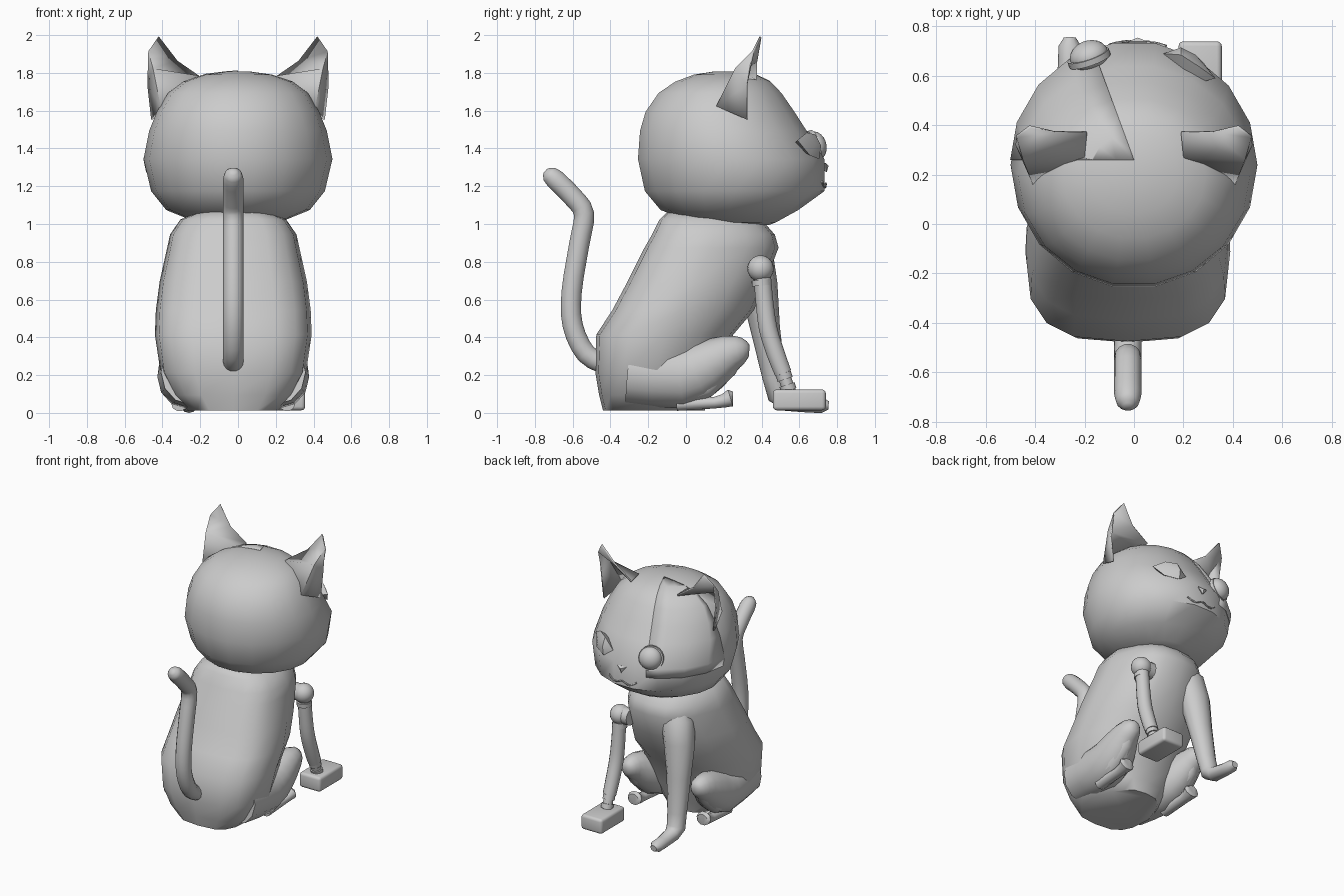
import bpy, bmesh
from math import sin, cos, pi, radians, copysign
from mathutils import Vector, Matrix

if "Cube" in bpy.data.objects:
    bpy.data.objects.remove(bpy.data.objects["Cube"])

def add(name, bm, angle=40):
    bmesh.ops.recalc_face_normals(bm, faces=bm.faces)
    me = bpy.data.meshes.new(name)
    bm.to_mesh(me)
    bm.free()
    me.shade_smooth()
    me.set_sharp_from_angle(angle=radians(angle))
    ob = bpy.data.objects.new(name, me)
    bpy.context.collection.objects.link(ob)
    return ob

def loft(rings):
    bm = bmesh.new()
    vs = [[bm.verts.new(p) for p in r] for r in rings]
    n = len(vs[0])
    for a, b in zip(vs, vs[1:]):
        for i in range(n):
            j = (i + 1) % n
            bm.faces.new((a[i], a[j], b[j], b[i]))
    bm.faces.new(vs[0])
    bm.faces.new(vs[-1])
    return bm

def level_rings(levels, n, x0=0, power=2.0, taper=0.0):
    """Horizontal rings from (z, half width, y back, y front)."""
    rings = []
    for z, w, yb, yf in levels:
        ring = []
        for k in range(n):
            t = 2 * pi * k / n
            c, s = cos(t), sin(t)
            c = copysign(abs(c) ** (2 / power), c)
            s = copysign(abs(s) ** (2 / power), s)
            ring.append((x0 + w * c * (1 - taper * max(s, 0)),
                         (yb + yf) / 2 + (yf - yb) / 2 * s, z))
        rings.append(ring)
    return rings

def tube(name, pts, radii, n=12, smooth=0, wide=1.0):
    """Tube through points; smooth = extra samples per span, wide = x stretch."""
    P = [Vector(p) for p in pts]
    path, rad = [], []
    for i in range(len(P) - 1):
        a, b = P[max(i - 1, 0)], P[i]
        c, d = P[i + 1], P[min(i + 2, len(P) - 1)]
        for k in range(smooth + 1):
            t = k / (smooth + 1)
            path.append(0.5 * (2 * b + (c - a) * t + (2 * a - 5 * b + 4 * c - d) * t * t
                               + (3 * b - a - 3 * c + d) * t ** 3))
            rad.append(radii[i] * (1 - t) + radii[i + 1] * t)
    path.append(P[-1])
    rad.append(radii[-1])
    rings = []
    for i, p in enumerate(path):
        tan = (path[min(i + 1, len(path) - 1)] - path[max(i - 1, 0)]).normalized()
        u = (Vector((1, 0, 0)) - tan * tan.x).normalized()
        v = tan.cross(u)
        rings.append([p + rad[i] * (u * cos(2 * pi * k / n) * wide + v * sin(2 * pi * k / n))
                      for k in range(n)])
    return add(name, loft(rings), 50)

def ball(name, loc, scale, rot=Matrix(), u=20, v=12):
    bm = bmesh.new()
    bmesh.ops.create_uvsphere(bm, u_segments=u, v_segments=v, radius=1)
    m = Matrix.Translation(loc) @ rot @ Matrix.Diagonal((*scale, 1))
    bmesh.ops.transform(bm, matrix=m, verts=bm.verts)
    return add(name, bm)

def disc(name, loc, axis, r, depth, n=20):
    bm = bmesh.new()
    bmesh.ops.create_cone(bm, cap_ends=True, segments=n, radius1=r, radius2=r, depth=depth)
    m = Matrix.Translation(loc) @ Vector(axis).to_track_quat('Z', 'Y').to_matrix().to_4x4()
    bmesh.ops.transform(bm, matrix=m, verts=bm.verts)
    return add(name, bm)

def polys(name, verts, faces, thick=0, angle=40):
    bm = bmesh.new()
    vs = [bm.verts.new(v) for v in verts]
    for f in faces:
        bm.faces.new([vs[i] for i in f])
    ob = add(name, bm, angle)
    if thick:
        m = ob.modifiers.new("thickness", 'SOLIDIFY')
        m.thickness = thick
    return ob

CX = -0.025  # body centre line

# Body
body = [(.02, .24, -.44, .1), (.1, .32, -.46, .12), (.22, .385, -.48, .17),
        (.42, .415, -.475, .25), (.55, .41, -.39, .36), (.7, .39, -.31, .42),
        (.88, .35, -.22, .49), (.95, .335, -.18, .47), (1.03, .28, -.14, .4), (1.07, .18, -.1, .32)]
add("body", loft(level_rings(body, 16, CX, 3.0, .3)), 60)

# Head
head = [(1.0, .12, .12, .44), (1.015, .22, .03, .48), (1.08, .38, -.14, .6), (1.18, .46, -.225, .74),
        (1.35, .5, -.262, .74), (1.5, .47, -.25, .645), (1.6, .43, -.22, .58), (1.7, .37, -.15, .51),
        (1.76, .29, -.06, .45), (1.797, .18, .04, .37), (1.814, .06, .15, .26)]
add("head", loft(level_rings(head, 18)), 50)

# Face plate over one quarter of the head
bm = loft(level_rings(head, 18))
mid = Vector((0, .24, 1.38))
for v in bm.verts:
    v.co = mid + (v.co - mid) * 1.01
for co, no in (((0, .26, 0), (.38, .14, 0)), ((0, .26, 0), (0, -1, 0)), ((0, 0, 1.28), (0, 0, -1))):
    bmesh.ops.bisect_plane(bm, geom=bm.verts[:] + bm.edges[:] + bm.faces[:],
                           plane_co=co, plane_no=no, clear_outer=True)
plate = add("face_plate", bm, 50)
plate.modifiers.new("thickness", 'SOLIDIFY').thickness = .012

# Ears: folded shells open to the front
ear = [(.19, .37, 1.78), (.2, .27, 1.79), (.41, .16, 1.63), (.46, .32, 1.56), (.48, .32, 1.74),
       (.475, .35, 1.92), (.42, .39, 2.0), (.32, .37, 1.87), (.45, .26, 1.83)]
for side, s in (("right", 1), ("left", -1)):
    polys("ear_" + side, [(s * x, y, z) for x, y, z in ear],
          [(0, 1, 8, 7), (1, 2, 8), (2, 3, 4, 8), (8, 4, 5), (7, 8, 5, 6)], .012, 60)

# Button eye with rim
axis = Vector((-.35, 1, .25)).normalized()
rot = axis.to_track_quat('Z', 'Y').to_matrix().to_4x4()
disc("eye_rim", Vector((-.182, .672, 1.415)), axis, .088, .025)
ball("eye_ball", Vector((-.182, .68, 1.418)), (.08, .08, .062), rot)

# Almond eye
polys("almond_eye", [(.12, .69, 1.40), (.19, .685, 1.48), (.26, .64, 1.49), (.33, .59, 1.45),
                     (.28, .655, 1.37), (.19, .705, 1.35), (.19, .715, 1.42), (.25, .685, 1.43), (.22, .56, 1.42)],
      [(0, 6, 1), (1, 6, 7, 2), (2, 7, 3), (3, 7, 4), (4, 7, 6, 5), (5, 6, 0),
       (0, 1, 8), (1, 2, 8), (2, 3, 8), (3, 4, 8), (4, 5, 8), (5, 0, 8)])

# Nose and mouth
polys("nose", [(-.025, .739, 1.33), (.055, .739, 1.33), (.015, .745, 1.28), (.015, .755, 1.315), (.015, .7, 1.31)],
      [(0, 1, 3), (1, 2, 3), (2, 0, 3), (0, 1, 4), (1, 2, 4), (2, 0, 4)])
tube("mouth", [(-.1, .725, 1.23), (-.05, .737, 1.2), (.015, .74, 1.22), (.08, .734, 1.2), (.13, .72, 1.23)],
     [.006] * 5, 6, 2)

# Tail
tube("tail", [(CX, y, z) for y, z in ((-.42, .26), (-.53, .32), (-.6, .47), (-.605, .65), (-.565, .9),
                                      (-.54, 1.06), (-.6, 1.15), (-.69, 1.24), (-.725, 1.27), (-.745, 1.287))],
     [.055] * 8 + [.045, .015], 14, 2)

# Hind legs: thigh blended into the body, shin, foot
for side, s in (("right", 1), ("left", -1)):
    x = CX + s * .285
    tube("haunch_" + side, [(CX + s * .23, -.3, .22), (CX + s * .25, -.02, .2), (CX + s * .27, .12, .26),
                            (x, .23, .32), (x, .3, .335), (x, .335, .335)],
         [.17, .17, .14, .1, .07, .03], 12, 1, .9)
    tube("shin_" + side, [(x, .28, .32), (x, .22, .25), (x, .1, .15), (x, -.02, .1)],
         [.04, .06, .07, .06], 10)
    tube("hind_foot_" + side, [(x, -.05, .05), (x, .15, .06), (x, .2, .07), (x, .235, .085), (x, .25, .085)],
         [.035, .032, .038, .048, .035], 10, 0, 1.2)

# Natural front leg and paw
tube("front_leg", [(-.14, .3, .97), (-.185, .36, .82), (-.215, .385, .68), (-.235, .42, .45), (-.252, .465, .2),
                   (-.26, .49, .1), (-.26, .54, .065), (-.26, .66, .05), (-.26, .72, .048), (-.26, .755, .045)],
     [.06, .105, .1, .078, .062, .06, .05, .043, .042, .022], 12, 0, 1.1)

# Artificial front leg: shoulder joint, tube, screw, block foot
ball("shoulder_ball", (.268, .395, .77), (.07, .07, .07))
disc("shoulder_mount", (.22, .39, .77), (1, 0, 0), .06, .08)
disc("shoulder_collar", (.268, .4, .695), (0, .1, -1), .052, .03)
tube("artificial_leg", [(.268, .405, .72), (.268, .415, .6), (.27, .435, .45), (.272, .475, .32), (.273, .515, .215)],
     [.047, .048, .05, .049, .046], 14, 2)
top, low = Vector((.273, .51, .23)), Vector((.272, .55, .11))
for i in range(5):
    disc("ankle_screw", top.lerp(low, i / 4), low - top, .042 if i % 2 else .034, .034, 14)
bm = bmesh.new()
bmesh.ops.create_cube(bm, size=1)
bmesh.ops.transform(bm, matrix=Matrix.Translation((.268, .6, .075)) @ Matrix.Diagonal((.175, .28, .11, 1)),
                    verts=bm.verts)
bmesh.ops.bevel(bm, geom=bm.edges[:], offset=.02, segments=3, profile=.5, affect='EDGES')
add("block_foot", bm)

# Rest the model on the ground
low_z = min(v.co.z for o in bpy.data.objects for v in o.data.vertices)
for o in bpy.data.objects:
    o.location.z -= low_z
